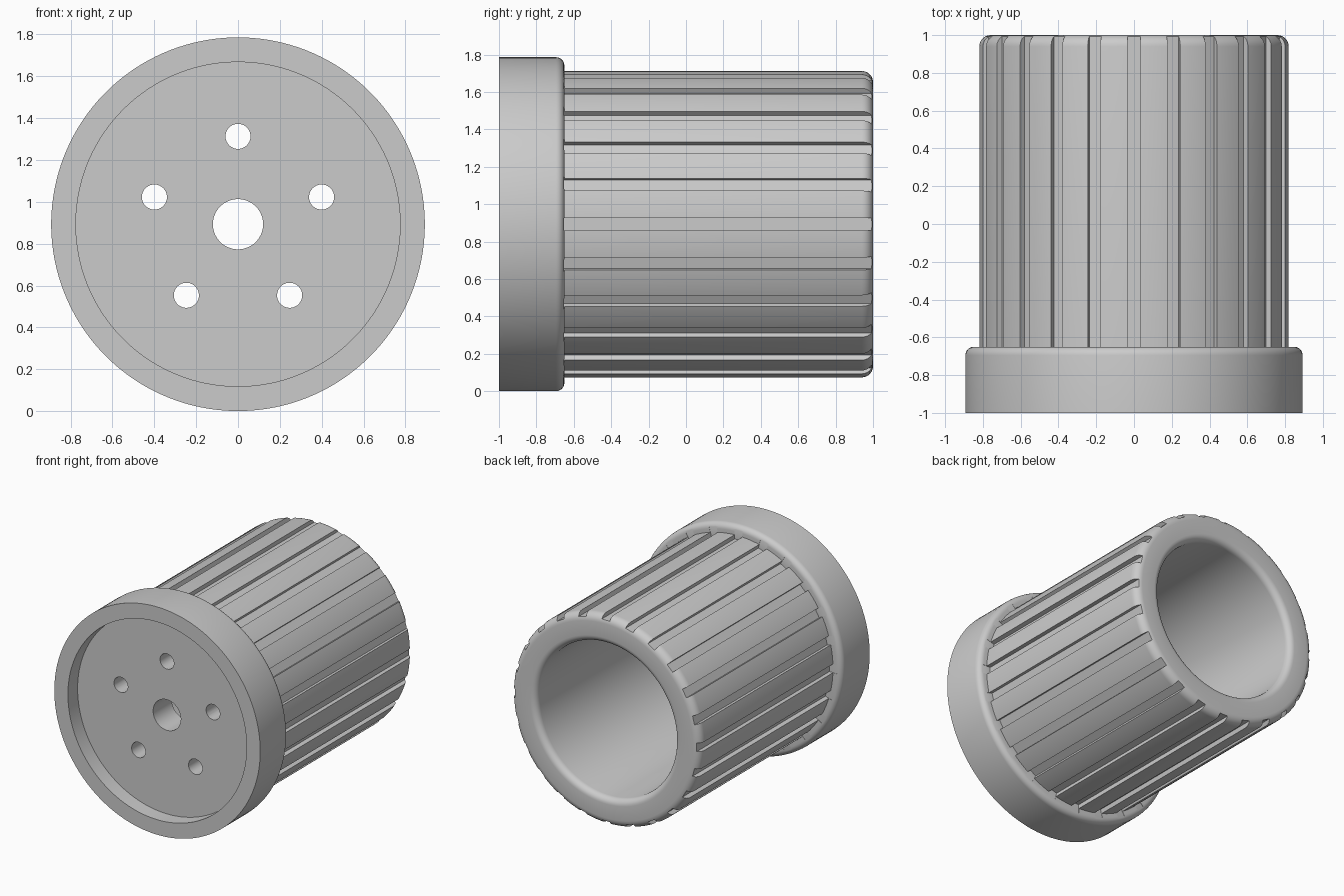
import bpy, bmesh
from math import sin, cos, pi, radians
from mathutils import Matrix, Vector

if "Cube" in bpy.data.objects:
    bpy.data.objects.remove(bpy.data.objects["Cube"])

R = 0.893                       # flange radius = axis height
SEG = 144


def arc(cr, cy, r, a0, a1, n=6):
    """Quarter-round points (radius, y) for the lathe profile."""
    return [(cr + r * cos(radians(a0 + (a1 - a0) * i / n)),
             cy + r * sin(radians(a0 + (a1 - a0) * i / n))) for i in range(n + 1)]


def add_object(name, bm):
    bmesh.ops.recalc_face_normals(bm, faces=bm.faces)
    me = bpy.data.meshes.new(name)
    bm.to_mesh(me)
    bm.free()
    ob = bpy.data.objects.new(name, me)
    bpy.context.collection.objects.link(ob)
    return ob


# Lathed knob body: recessed front, flange, barrel, rounded rim, deep bore
profile = [(0.12, -0.88), (0.775, -0.88), (0.775, -1.0), (R, -1.0)]
profile += arc(R - 0.045, -0.695, 0.045, 0, 90)
profile += [(0.82, -0.65)]
profile += arc(0.76, 0.94, 0.06, 0, 90)
profile += arc(0.65, 0.95, 0.05, 90, 180)
profile += [(0.60, -0.65), (0.12, -0.65)]

bm = bmesh.new()
rings = []
for i in range(SEG):
    t = 2 * pi * (i + 0.5) / SEG
    rings.append([bm.verts.new((r * sin(t), y, R + r * cos(t))) for r, y in profile])
for i in range(SEG):
    a, b = rings[i], rings[(i + 1) % SEG]
    for j in range(len(profile)):
        k = (j + 1) % len(profile)
        bm.faces.new((a[j], a[k], b[k], b[j]))
knob = add_object("ribbed_knob", bm)

# Cutter: 24 grip grooves around the barrel
bm = bmesh.new()
for i in range(24):
    m = (Matrix.Translation((0, 0, R)) @ Matrix.Rotation(2 * pi * i / 24, 4, 'Y')
         @ Matrix.Translation((0, (1.1 - 0.652) / 2, 0.787 + 0.05))
         @ Matrix.Diagonal((0.068, 1.752, 0.10, 1)))
    bmesh.ops.create_cube(bm, size=1, matrix=m)
grooves = add_object("groove_cutter", bm)

# Cutter: five small holes in the front plate
bm = bmesh.new()
for i in range(5):
    t = 2 * pi * i / 5
    m = (Matrix.Translation((0.42 * sin(t), -0.77, R + 0.42 * cos(t)))
         @ Matrix.Rotation(pi / 2, 4, 'X'))
    bmesh.ops.create_cone(bm, cap_ends=True, segments=40, radius1=0.06,
                          radius2=0.06, depth=0.6, matrix=m)
holes = add_object("hole_cutter", bm)

# Apply the cuts and shade
bpy.context.view_layer.objects.active = knob
knob.select_set(True)
for cutter in (grooves, holes):
    cutter.hide_render = True
    mod = knob.modifiers.new("cut", 'BOOLEAN')
    mod.operation = 'DIFFERENCE'
    mod.solver = 'EXACT'
    mod.object = cutter
    bpy.ops.object.modifier_apply(modifier=mod.name)
    bpy.data.objects.remove(cutter)
bpy.ops.object.shade_smooth_by_angle(angle=radians(25))
